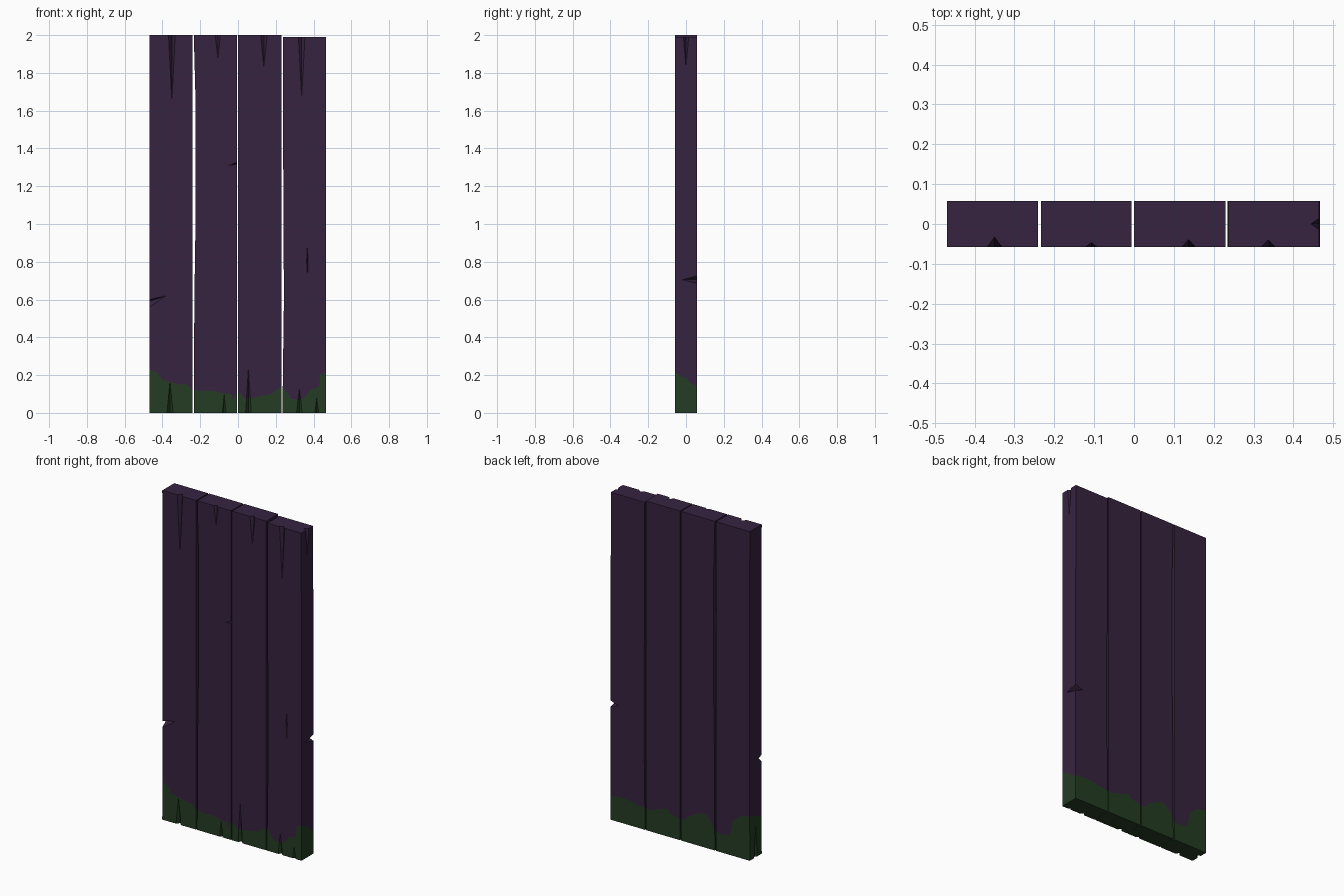
import bpy, bmesh
from mathutils import Vector

if "Cube" in bpy.data.objects:
    bpy.data.objects.remove(bpy.data.objects["Cube"])

D = 0.0575  # half thickness


def material(name, rgb):
    m = bpy.data.materials.new(name)
    m.diffuse_color = (*rgb, 1)
    m.use_nodes = True
    m.node_tree.nodes["Principled BSDF"].inputs["Base Color"].default_value = m.diffuse_color
    return m


MATS = [material("dark purple wood", (0.037, 0.0168, 0.051)),
        material("moss green", (0.0176, 0.045, 0.0176))]


def make_object(name, bm):
    me = bpy.data.meshes.new(name)
    bm.to_mesh(me)
    bm.free()
    for m in MATS:
        me.materials.append(m)
    ob = bpy.data.objects.new(name, me)
    bpy.context.collection.objects.link(ob)
    return ob


def lerp(table, t):
    if t <= table[0][0]:
        return table[0][1]
    for (a, va), (b, vb) in zip(table, table[1:]):
        if t <= b:
            return va + (vb - va) * (t - a) / (b - a)
    return table[-1][1]


# Ragged moss line along the front and back (x, height)
FRONT = [(-.47, .23), (-.43, .215), (-.40, .175), (-.36, .163), (-.30, .15), (-.27, .15),
         (-.24, .12), (-.2, .115), (-.13, .115), (-.05, .10), (-.035, .10), (-.028, .07),
         (-.005, .11), (.02, .10), (.03, .08), (.08, .08), (.12, .09), (.18, .10),
         (.19, .115), (.23, .135), (.26, .11), (.28, .075), (.33, .07), (.36, .09),
         (.38, .12), (.43, .14), (.435, .20), (.467, .215)]
BACK = [(-.47, .27), (-.403, .255), (-.355, .21), (-.335, .12), (-.268, .11), (-.235, .12),
        (-.214, .16), (-.18, .20), (-.133, .20), (-.066, .165), (-.03, .13), (0, .13),
        (.07, .145), (.083, .17), (.157, .146), (.204, .13), (.27, .135), (.339, .15),
        (.406, .156), (.467, .146)]
RIGHT = [(-D, .215), (-.03, .20), (-.02, .19), (0, .19), (.02, .16), (.04, .15), (D, .146)]
LEFT = [(-D, .23), (0, .25), (D, .27)]


def plank(name, x0, x1, top, left_wobble, right_wobble, side_r=None, side_l=None):
    # outline as (x, y, moss height), counter-clockwise from the front left
    def run(table, y):
        xs = [x0] + [x for x, _ in table if x0 + .004 < x < x1 - .004] + [x1]
        return [(x, y, lerp(table, x)) for x in xs]
    loop = run(FRONT, -D)
    loop += [(x1, y, h) for y, h in (side_r or [])[1:-1]]
    loop += run(BACK, D)[::-1]
    loop += [(x0, y, h) for y, h in (side_l or [])[1:-1][::-1]]
    bm = bmesh.new()

    def vert(x, y, z):
        t = (x - x0) / (x1 - x0)
        return bm.verts.new((x + (1 - t) * lerp(left_wobble, z) + t * lerp(right_wobble, z), y, z))
    rings = [[vert(x, y, 0) for x, y, h in loop], [vert(x, y, h) for x, y, h in loop]]
    rings += [[vert(x, y, z) for x, y, h in loop] for z in (.6, 1.0, 1.4, 1.7, top)]
    n = len(loop)
    for r, (lo, hi) in enumerate(zip(rings, rings[1:])):
        for i in range(n):
            j = (i + 1) % n
            bm.faces.new((lo[i], lo[j], hi[j], hi[i])).material_index = int(r == 0)
    bm.faces.new(rings[0][::-1]).material_index = 1
    bm.faces.new(rings[-1])
    return make_object(name, bm)


flat = [(0, 0), (2, 0)]
planks = [
    plank("plank_1", -.469, -.241, 2.0, [(0, 0), (1, .001), (2, 0)], flat, side_l=LEFT),
    plank("plank_2", -.234, -.006, 2.0,
          [(0, 0), (.6, .003), (1, .009), (1.4, .010), (1.7, .008), (2, 0)], flat),
    plank("plank_3", 0, .230, 2.0, flat, flat),
    plank("plank_4", .237, .467, 1.99,
          [(0, -.002), (.6, .006), (1, .004), (1.4, .002), (2, 0)],
          [(0, 0), (1.4, 0), (1.7, -.002), (2, -.002)], side_r=RIGHT),
]

# Cutter holding every crack and notch
cut = bmesh.new()


def wedge(points, out, moss=0.0):
    """Convex cutter from points on the surface, pushed outwards."""
    bm = bmesh.new()
    for p in points:
        bm.verts.new(p)
        bm.verts.new(Vector(p) + Vector(out))
    res = bmesh.ops.convex_hull(bm, input=bm.verts[:])
    loose = [v for v in bm.verts if not v.link_faces]
    bmesh.ops.delete(bm, geom=loose, context='VERTS')
    if moss:
        bmesh.ops.bisect_plane(bm, geom=bm.verts[:] + bm.edges[:] + bm.faces[:],
                               plane_co=(0, 0, moss), plane_no=(0, 0, 1))
        for f in bm.faces:
            f.material_index = int(f.calc_center_median().z < moss)
    bmesh.ops.recalc_face_normals(bm, faces=bm.faces[:])
    me = bpy.data.meshes.new("wedge")
    bm.to_mesh(me)
    bm.free()
    cut.from_mesh(me)
    bpy.data.meshes.remove(me)


def crack(base, along, inward, width, depth, tip_z, moss=0.0):
    """Tapering V crack from a plank end to a point at tip_z."""
    base, along, inward = Vector(base), Vector(along), Vector(inward)
    tip = Vector((base.x, base.y, tip_z))
    ends = [base + along * width / 2, base - along * width / 2, base + inward * depth]
    ends = [tip + (e - tip) * 1.1 for e in ends]
    wedge([tip] + ends, -inward * .07, moss)


# Cracks in the front face at the top and bottom
for x, w, d, z in [(-.35, .036, .025, 1.65), (-.107, .028, .011, 1.88),
                   (.137, .034, .018, 1.83), (.337, .036, .018, 1.67)]:
    crack((x, -D, 2), (1, 0, 0), (0, 1, 0), w, d, z)
for x, w, d, z in [(-.36, .032, .02, .17), (-.073, .02, .012, .10), (.055, .03, .018, .24),
                   (.325, .03, .015, .13), (.417, .02, .012, .08)]:
    m = lerp(FRONT, x)
    crack((x, -D, 0), (1, 0, 0), (0, 1, 0), w, d, z, m if m < z else 1)

# Cracks in the outer side faces
crack((.465, 0, 2), (0, 1, 0), (-1, 0, 0), .03, .022, 1.83)
crack((-.469, 0, 0), (0, 1, 0), (1, 0, 0), .03, .02, .19, 1)

# Chips on the corners
wedge([(.467, D, .725), (.467, D, .685), (.467, -.02, .705), (.415, D, .705)], (.02, .02, 0))
wedge([(-.469, -D, .60), (-.469, -D, .56), (-.38, -D, .62), (-.469, -.02, .59)], (-.02, -.02, 0))
wedge([(-.006, -D, 1.326), (-.006, -D, 1.316), (-.05, -D, 1.31), (-.006, -.04, 1.32)],
      (.003, -.003, 0))

# Thin split in the last plank
wedge([(.367, -D, .88), (.363, -D, .80), (.372, -D, .80), (.368, -D + .008, .80),
       (.368, -D, .72)], (0, -.02, 0))

cutter = make_object("crack_cutter", cut)
cutter.hide_render = True

# Cut the planks and bake the result
for ob in planks:
    mod = ob.modifiers.new("cracks", 'BOOLEAN')
    mod.operation, mod.solver, mod.object = 'DIFFERENCE', 'EXACT', cutter
    deps = bpy.context.evaluated_depsgraph_get()
    baked = bpy.data.meshes.new_from_object(ob.evaluated_get(deps))
    ob.modifiers.clear()
    ob.data = baked
bpy.data.objects.remove(cutter)
